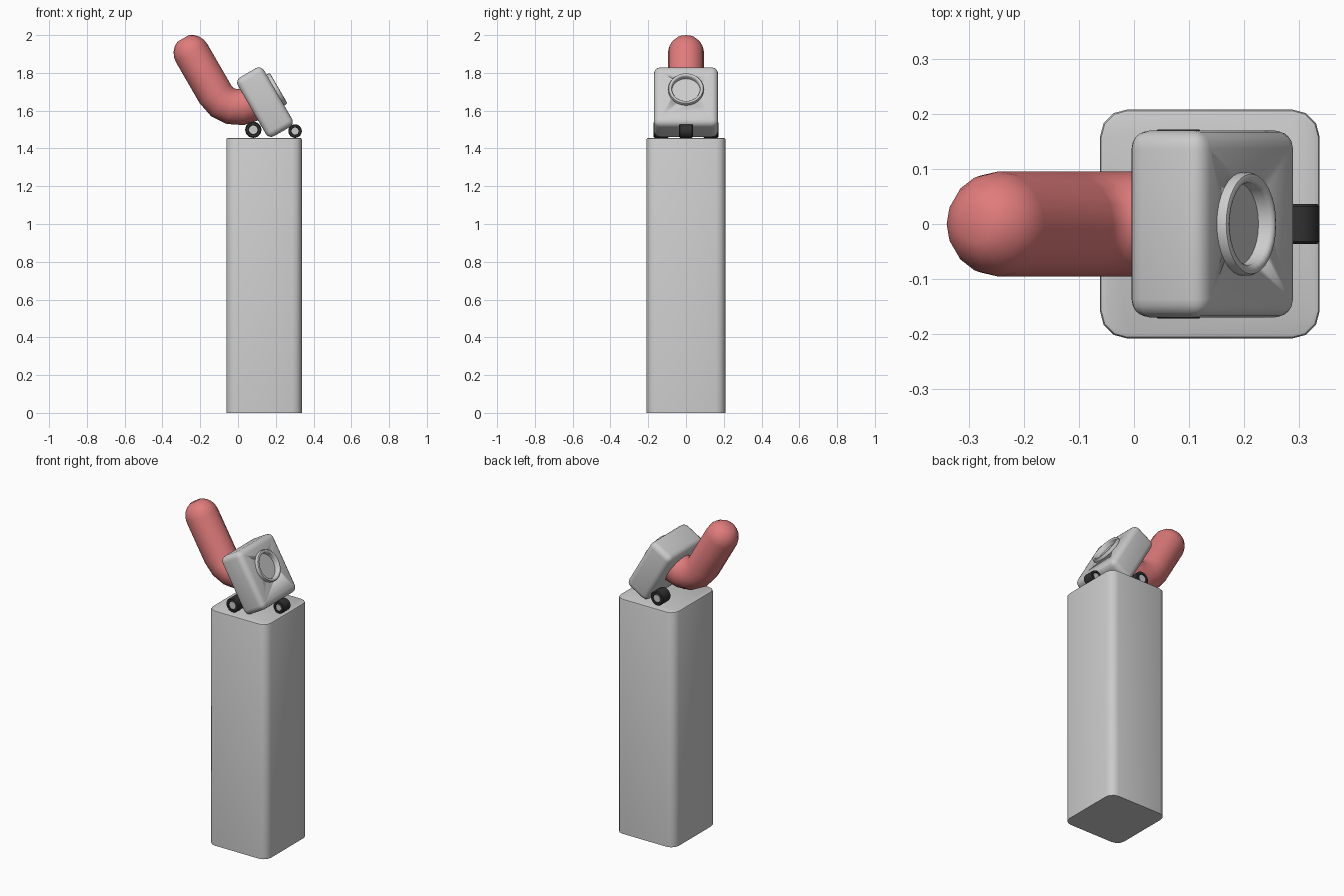
import bpy, bmesh, math
from mathutils import Matrix, Vector

if "Cube" in bpy.data.objects:
    bpy.data.objects.remove(bpy.data.objects["Cube"])

# tilted frame of the head: local x = face normal, local z = up along the face
HEAD = Matrix.Translation((0.1425, 0, 1.645)) @ Matrix.Rotation(math.radians(-30), 4, 'Y')


def material(name, rgb):
    m = bpy.data.materials.new(name)
    m.diffuse_color = (*rgb, 1)
    m.use_nodes = True
    m.node_tree.nodes["Principled BSDF"].inputs["Base Color"].default_value = m.diffuse_color
    return m


def finish(name, bm, matrix=Matrix(), mat=None, angle=40):
    bmesh.ops.recalc_face_normals(bm, faces=bm.faces)
    me = bpy.data.meshes.new(name)
    bm.to_mesh(me)
    bm.free()
    ob = bpy.data.objects.new(name, me)
    bpy.context.collection.objects.link(ob)
    ob.matrix_world = matrix
    if mat:
        me.materials.append(mat)
    bpy.ops.object.select_all(action='DESELECT')
    ob.select_set(True)
    bpy.context.view_layer.objects.active = ob
    bpy.ops.object.shade_smooth_by_angle(angle=math.radians(angle))
    return ob


def box(size, center=(0, 0, 0)):
    bm = bmesh.new()
    bmesh.ops.create_cube(bm, size=1, matrix=Matrix.Translation(center) @ Matrix.Diagonal((*size, 1)))
    return bm


def skin(rings, caps=True):
    bm = bmesh.new()
    loops = [[bm.verts.new(p) for p in r] for r in rings]
    n = len(loops[0])
    for a, b in zip(loops, loops[1:]):
        for i in range(n):
            j = (i + 1) % n
            bm.faces.new((a[i], a[j], b[j], b[i]))
    if caps:
        bm.faces.new(loops[0])
        bm.faces.new(loops[-1])
    return bm


def ring(center, side, r, n):
    """circle spanned by the y axis and the given side vector"""
    return [Vector(center) + r * (math.cos(2 * math.pi * i / n) * Vector(side)
            + math.sin(2 * math.pi * i / n) * Vector((0, 1, 0))) for i in range(n)]


def lathe_x(profile, n):
    return skin([ring((x, 0, 0), (0, 0, 1), r, n) for r, x in profile])


red = material("red", (0.75, 0.2, 0.2))
black = material("black", (0.03, 0.03, 0.03))

# pedestal: rounded vertical corners, tiny bevel round the top
bm = box((0.40, 0.417, 1.455), (0.138, 0, 0.7275))
upright = [e for e in bm.edges if abs(e.verts[0].co.z - e.verts[1].co.z) > 1]
bmesh.ops.bevel(bm, geom=upright, offset=0.05, segments=3, profile=0.5, affect='EDGES')
top = [e for e in bm.edges if min(v.co.z for v in e.verts) > 1.45]
bmesh.ops.bevel(bm, geom=top, offset=0.008, segments=2, profile=0.5, affect='EDGES')
finish("pedestal", bm)

# head block with a round recess in the face
bm = box((0.16, 0.34, 0.36))
bmesh.ops.bevel(bm, geom=bm.edges[:], offset=0.033, segments=4, profile=0.5, affect='EDGES')
head = finish("head_block", bm, HEAD)
SOCKET = HEAD @ Matrix.Translation((0, 0, 0.028))
cutter = finish("recess_cutter", lathe_x([(0.082, 0.0), (0.082, 0.2)], 32), SOCKET)
mod = head.modifiers.new("recess", 'BOOLEAN')
mod.object, mod.operation, mod.solver = cutter, 'DIFFERENCE', 'EXACT'
bpy.context.view_layer.objects.active = head
bpy.ops.object.modifier_apply(modifier=mod.name)
bpy.data.objects.remove(cutter)

# raised ring lining the recess
finish("socket_ring", lathe_x([(0.094, 0.07), (0.094, 0.092), (0.091, 0.098), (0.085, 0.1),
                               (0.079, 0.098), (0.075, 0.092), (0.075, 0.004)], 32), SOCKET)

# bent arm: straight out of the back, 90 degree bend, straight up, domed tip
R, BEND, AX, AZ, TIP = 0.096, 0.14, -0.206, 0.028, 0.419
rings = [ring((-0.03, 0, AZ), (0, 0, 1), R, 16)]
for i in range(5):
    a = math.pi / 2 * i / 4
    out = Vector((math.sin(a), 0, math.cos(a)))
    center = Vector((AX + BEND, 0, AZ + BEND)) - BEND * out
    rings.append(ring(center, out, R, 16))
for i in range(5):
    a = math.radians(69) * i / 4
    rings.append(ring((AX, 0, TIP + R * math.sin(a)), (1, 0, 0), R * math.cos(a), 16))
finish("bent_arm", skin(rings), HEAD, red)


# wheels: dark tyre with inset grey hub
def wheel(name, x, y, r, w):
    place = Matrix.Translation((x, y, 1.456 + r)) @ Matrix.Rotation(math.pi / 2, 4, 'Z')
    h, b = w / 2, r * 0.12
    half = [(r * 0.58, h - 0.006), (r * 0.62, h), (r - b, h), (r, h - b)]
    finish(name + "_tyre", lathe_x(half + [(q, -s) for q, s in reversed(half)], 24), place, black)
    finish(name + "_hub", lathe_x([(r * 0.52, h - 0.002), (r * 0.52, 0.002 - h)], 24), place)


for side, label in ((-1, "left"), (1, "right")):
    wheel("rear_wheel_" + label, 0.081, side * 0.132, 0.043, 0.08)
wheel("front_wheel", 0.302, 0, 0.036, 0.072)
